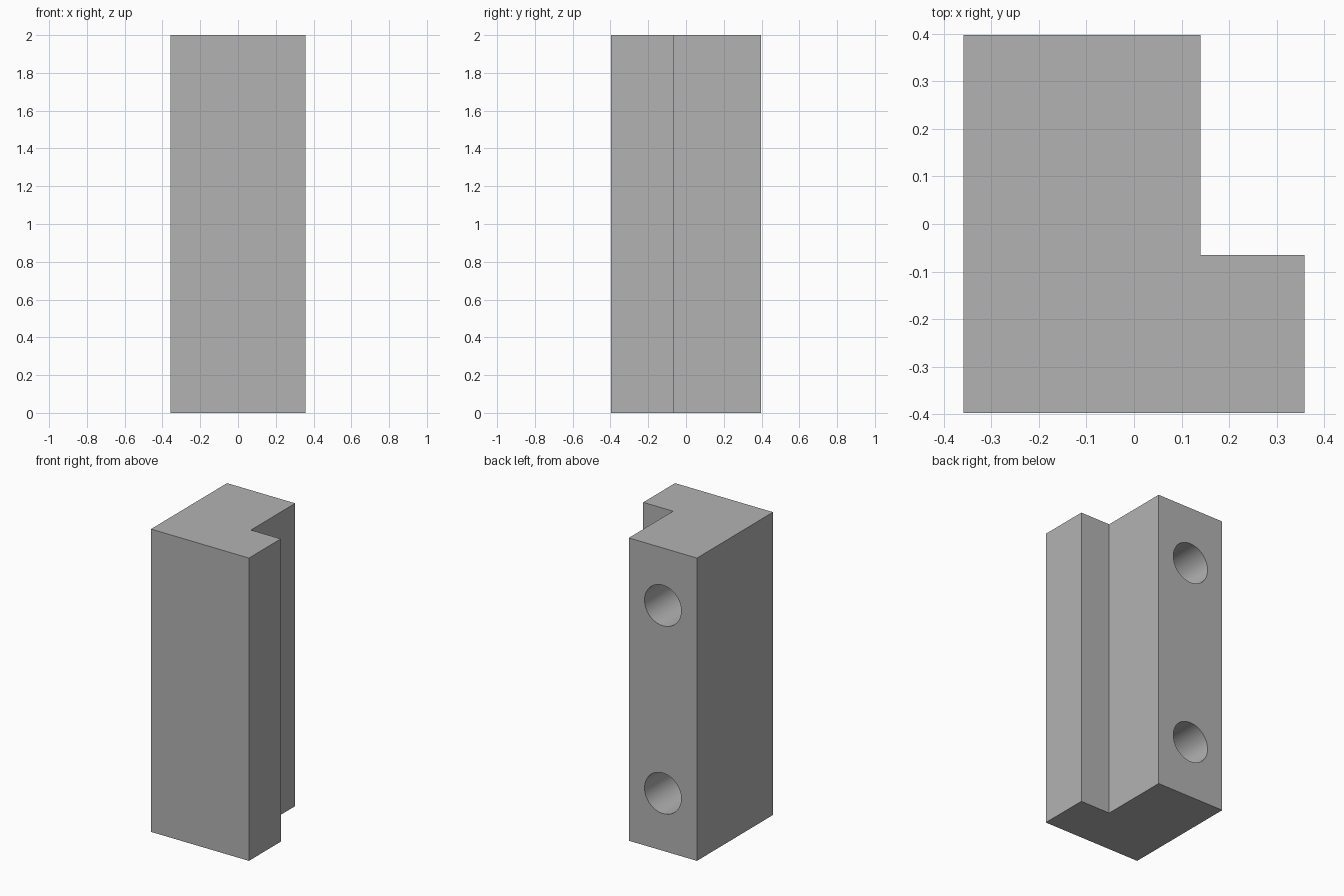
import bpy, bmesh

cube = bpy.data.objects.get("Cube")
if cube:
    bpy.data.objects.remove(cube, do_unlink=True)

HALF_W, HALF_D, HEIGHT = 0.358, 0.397, 2.0
STEP_X, STEP_Y = 0.14, -0.065
HOLE_RADIUS, HOLE_DEPTH, HOLE_INSET = 0.134, 0.6, 0.38

# Plain grey material
grey = bpy.data.materials.new("plain_grey")
grey.use_nodes = True
colour = (0.45, 0.45, 0.45, 1)
grey.diffuse_color = colour
grey.node_tree.nodes["Principled BSDF"].inputs["Base Color"].default_value = colour

# L-shaped profile extruded upwards
profile = [(-HALF_W, -HALF_D), (HALF_W, -HALF_D), (HALF_W, STEP_Y),
           (STEP_X, STEP_Y), (STEP_X, HALF_D), (-HALF_W, HALF_D)]
bm = bmesh.new()
base = bm.faces.new([bm.verts.new((x, y, 0)) for x, y in profile])
top = bmesh.ops.extrude_face_region(bm, geom=[base])["geom"]
bmesh.ops.translate(bm, vec=(0, 0, HEIGHT),
                    verts=[v for v in top if isinstance(v, bmesh.types.BMVert)])
bmesh.ops.recalc_face_normals(bm, faces=bm.faces)
mesh = bpy.data.meshes.new("stepped_block")
bm.to_mesh(mesh)
bm.free()
mesh.materials.append(grey)
block = bpy.data.objects.new("stepped_block", mesh)
bpy.context.collection.objects.link(block)


# Blind round holes bored into the back face
def bore(x, z):
    margin = 0.1
    bpy.ops.mesh.primitive_cylinder_add(
        vertices=64, radius=HOLE_RADIUS, depth=HOLE_DEPTH + margin,
        location=(x, HALF_D + (margin - HOLE_DEPTH) / 2, z), rotation=(1.5707963, 0, 0))
    cutter = bpy.context.object
    cutter.name = "hole_cutter"
    cutter.hide_render = True
    cutter.data.materials.append(grey)
    cut = block.modifiers.new("hole", "BOOLEAN")
    cut.operation = "DIFFERENCE"
    cut.solver = "EXACT"
    cut.object = cutter
    bpy.ops.object.select_all(action="DESELECT")
    block.select_set(True)
    bpy.context.view_layer.objects.active = block
    bpy.ops.object.modifier_apply(modifier=cut.name)
    bpy.data.objects.remove(cutter, do_unlink=True)


for z in (HOLE_INSET, HEIGHT - HOLE_INSET):
    bore((STEP_X - HALF_W) / 2, z)

# Smooth hole walls, sharp block edges
bpy.ops.object.shade_smooth_by_angle()
